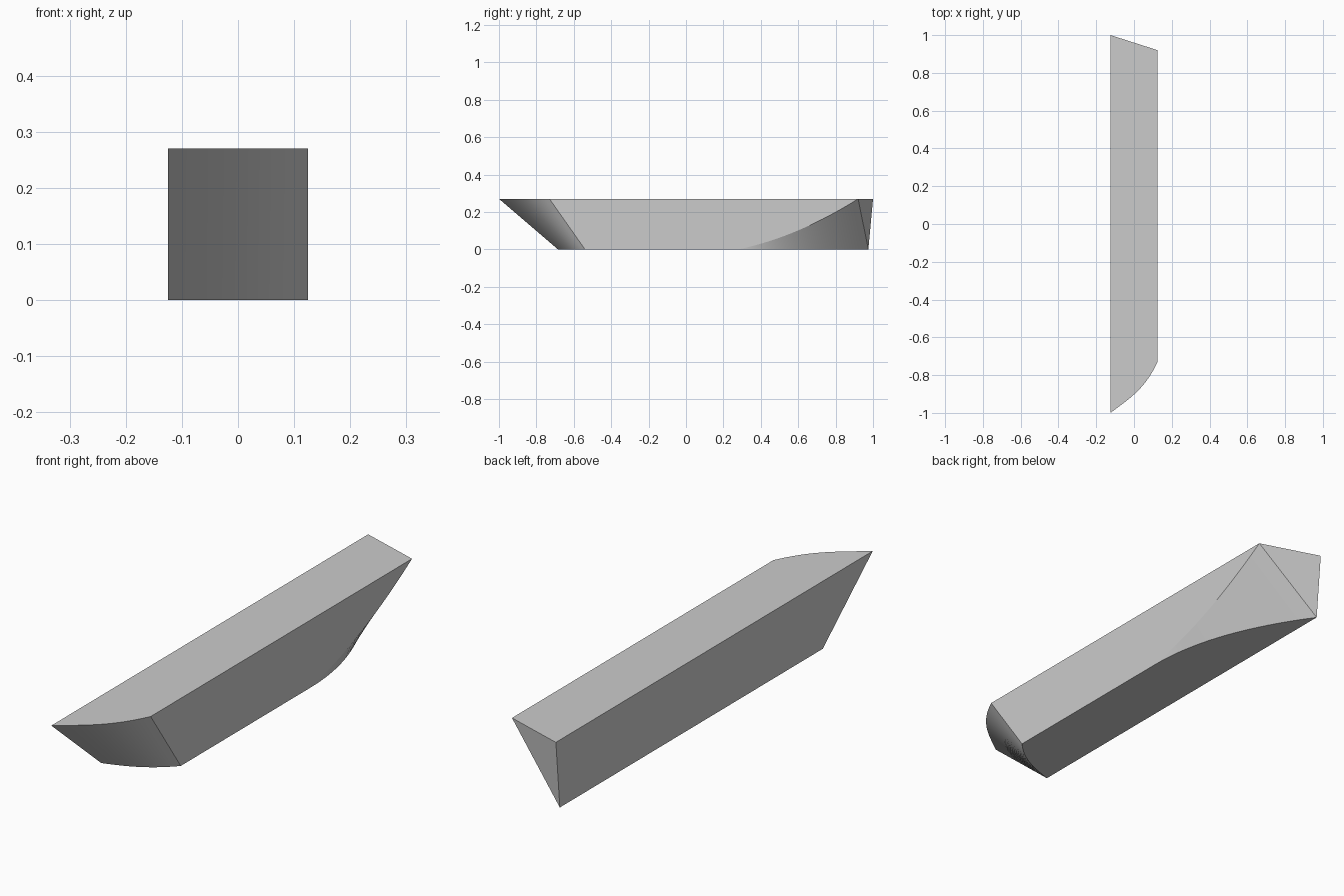
import bpy, bmesh

if "Cube" in bpy.data.objects:
    bpy.data.objects.remove(bpy.data.objects["Cube"])

HALF_W, H, STEPS = 0.125, 0.27, 20
params = [i / STEPS for i in range(STEPS + 1)]
bm = bmesh.new()


def points(func, ts=params):
    return [bm.verts.new(func(t)) for t in ts]


def ruled(a, b):
    # smooth skin between two matching edge curves
    for i in range(len(a) - 1):
        corners = list(dict.fromkeys([a[i], a[i + 1], b[i + 1], b[i]]))
        bm.faces.new(corners).smooth = True


# Sloping curved front end, left to right
front_top = points(lambda t: (-HALF_W + 2 * HALF_W * t,
                              -1 + 0.27 * (0.68 * t + 0.32 * t**4), H))
front_low = points(lambda t: (-HALF_W + 2 * HALF_W * t,
                              -0.685 + 0.145 * (0.55 * t + 0.45 * t**3), 0))

# Scooped rear corner: one curve on the right side, one on the underside
scoop_side = points(lambda t: (HALF_W, 0.28 + 0.64 * t, H * (0.5 * t + 0.5 * t * t)))
scoop_low = [scoop_side[0]] + points(
    lambda t: (HALF_W - 2 * HALF_W * t * t, 0.28 + 0.695 * t, 0), params[1:])
back_left = bm.verts.new((-HALF_W, 1, H))

ruled(front_top, front_low)
ruled(scoop_side, scoop_low)

# Flat faces: top, underside, right side, left side, rear triangle
bm.faces.new(front_top + [scoop_side[-1], back_left])
bm.faces.new(front_low + scoop_low)
bm.faces.new([front_top[-1], front_low[-1]] + scoop_side)
bm.faces.new([front_top[0], back_left, scoop_low[-1], front_low[0]])
bm.faces.new([back_left, scoop_side[-1], scoop_low[-1]])

# Keep the borders crisp and split the concave faces cleanly
for e in bm.edges:
    if any(not f.smooth for f in e.link_faces):
        e.smooth = False
bmesh.ops.recalc_face_normals(bm, faces=bm.faces)
bmesh.ops.triangulate(bm, faces=[f for f in bm.faces if len(f.verts) > 4])

mesh = bpy.data.meshes.new("carved_block")
bm.to_mesh(mesh)
bm.free()
block = bpy.data.objects.new("carved_block", mesh)
bpy.context.collection.objects.link(block)
